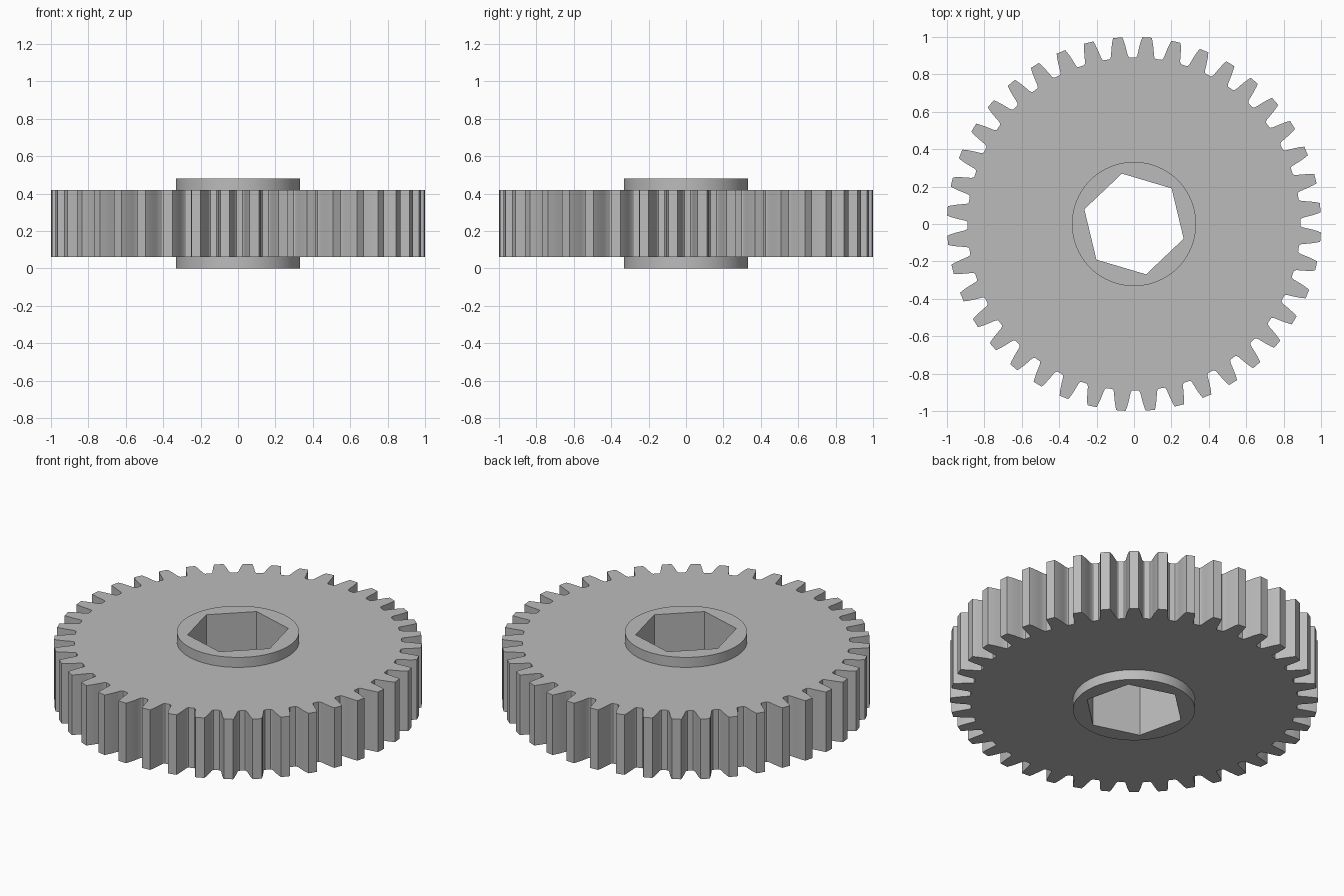
import bpy, bmesh
from math import cos, sin, pi, radians

cube = bpy.data.objects.get("Cube")
if cube:
    bpy.data.objects.remove(cube, do_unlink=True)

TEETH = 40
PHASE = radians(5)
HUB_RADIUS, BORE_RADIUS = 0.332, 0.277
BASE, PLATE_LOW, PLATE_HIGH, TOP = 0, 0.06, 0.42, 0.48

# Half tooth: (radius, half thickness), from root fillet to tip
FLANK = [(0.89, 0.054), (0.894, 0.049), (0.905, 0.0445), (0.925, 0.0415),
         (0.952, 0.037), (0.98, 0.031), (1.0, 0.025)]


def polygon(radius, sides, phase=0):
    return [(radius * cos(phase + 2 * pi * i / sides),
             radius * sin(phase + 2 * pi * i / sides)) for i in range(sides)]


def gear_outline():
    points = []
    tooth = [(r, -h) for r, h in FLANK] + [(r, h) for r, h in reversed(FLANK)]
    for i in range(TEETH):
        centre = PHASE + 2 * pi * i / TEETH
        for r, h in tooth:
            a = centre + h / r
            points.append((r * cos(a), r * sin(a)))
    return points


def add_loop(bm, outline, z):
    verts = [bm.verts.new((x, y, z)) for x, y in outline]
    for i, v in enumerate(verts):
        bm.edges.new((verts[i - 1], v))
    return verts


def wall(bm, low, high):
    for i in range(len(low)):
        bm.faces.new((low[i - 1], low[i], high[i], high[i - 1]))


def ring_cap(bm, outer, inner):
    edges = [bm.edges.get((loop[i - 1], loop[i]))
             for loop in (outer, inner) for i in range(len(loop))]
    bmesh.ops.triangle_fill(bm, edges=edges, use_beauty=True)


bm = bmesh.new()
teeth = gear_outline()
hub = polygon(HUB_RADIUS, 96)
bore = polygon(BORE_RADIUS, 6, radians(43.5))

# Toothed rim
teeth_low, teeth_high = add_loop(bm, teeth, PLATE_LOW), add_loop(bm, teeth, PLATE_HIGH)
wall(bm, teeth_low, teeth_high)

# Hexagonal bore
bore_low, bore_high = add_loop(bm, bore, BASE), add_loop(bm, bore, TOP)
wall(bm, bore_low, bore_high)

# Raised hub on both sides, with the flat plate and hub faces
for plate_z, hub_z, rim, hole in ((PLATE_LOW, BASE, teeth_low, bore_low),
                                  (PLATE_HIGH, TOP, teeth_high, bore_high)):
    hub_root, hub_end = add_loop(bm, hub, plate_z), add_loop(bm, hub, hub_z)
    wall(bm, hub_root, hub_end)
    ring_cap(bm, rim, hub_root)
    ring_cap(bm, hub_end, hole)

bmesh.ops.recalc_face_normals(bm, faces=bm.faces)
mesh = bpy.data.meshes.new("spur_gear")
bm.to_mesh(mesh)
bm.free()

gear = bpy.data.objects.new("spur_gear", mesh)
bpy.context.collection.objects.link(gear)

# Plain grey metal
grey = bpy.data.materials.new("grey")
grey.use_nodes = True
colour = (0.5, 0.5, 0.5, 1)
grey.diffuse_color = colour
grey.node_tree.nodes["Principled BSDF"].inputs["Base Color"].default_value = colour
mesh.materials.append(grey)

bpy.context.view_layer.objects.active = gear
gear.select_set(True)
bpy.ops.object.shade_smooth_by_angle(angle=radians(25))
